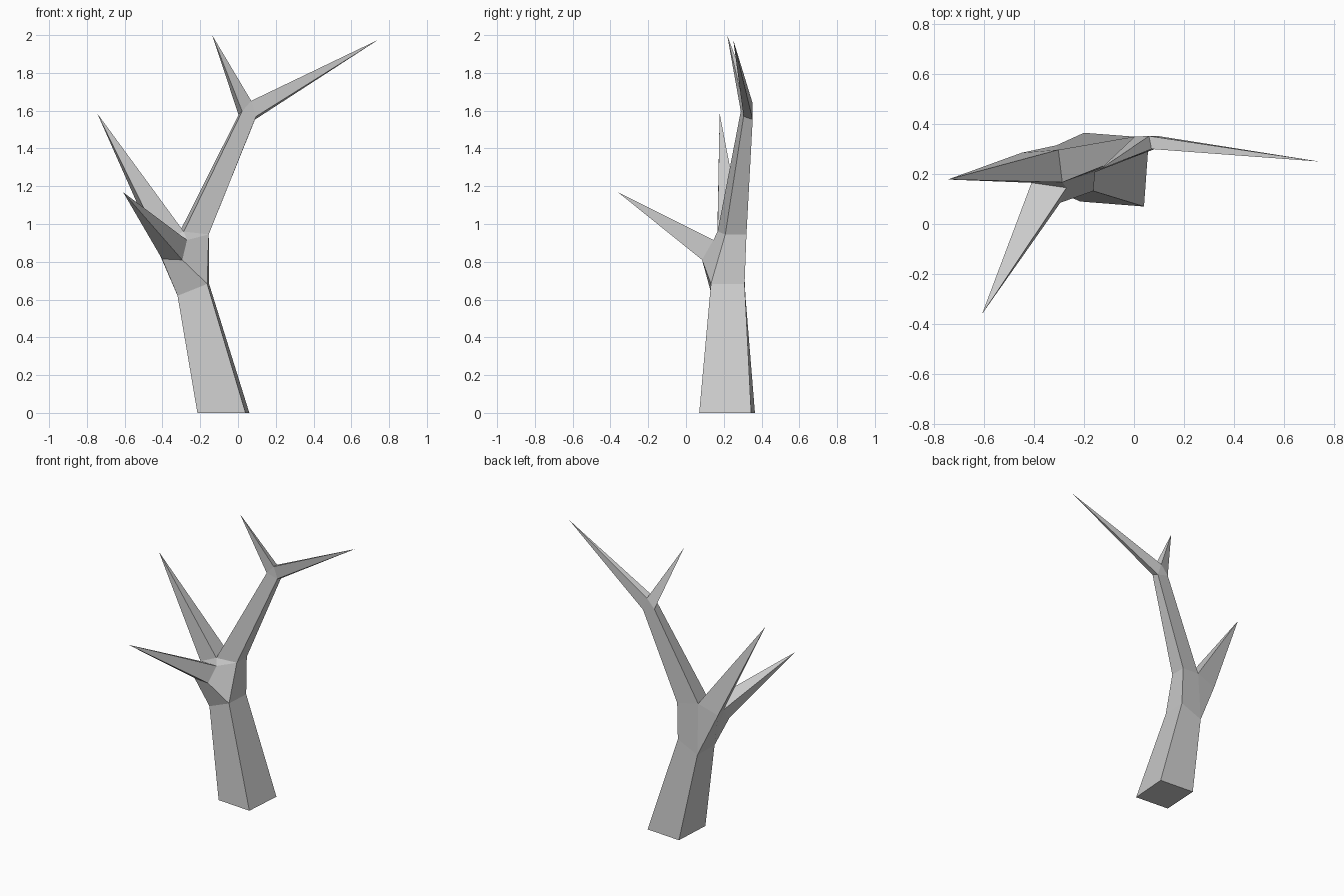
import bpy, bmesh
from mathutils import Vector

if "Cube" in bpy.data.objects:
    bpy.data.objects.remove(bpy.data.objects["Cube"])

bm = bmesh.new()


def ring(*pts):
    """Create a loop of vertices."""
    return [bm.verts.new(Vector(p)) for p in pts]


def face(*vs):
    bm.faces.new(vs)


def loft(a, b):
    """Bridge two loops of equal length."""
    n = len(a)
    for i in range(n):
        j = (i + 1) % n
        face(a[i], a[j], b[j], b[i])


def spike(base, tip):
    """Pointed branch growing from a loop."""
    t = bm.verts.new(Vector(tip))
    for i, v in enumerate(base):
        face(v, base[(i + 1) % len(base)], t)


# trunk (loops run front left, front right, back right, back left)
foot = ring((-.215, .09, 0), (.04, .07, 0), (.06, .345, 0), (-.2, .365, 0))
neck = ring((-.32, .137, .62), (-.163, .132, .683), (-.153, .31, .683), (-.31, .315, .615))
face(*reversed(foot))
loft(foot, neck)

# lower fork: corners of the main limb, front branch and left branch
main = ring((-.287, .167, .96), (-.155, .208, .945), (-.155, .32, .945), (-.303, .297, .97))
front = ring((-.402, .088, .815), (-.295, .085, .81), (-.27, .145, .915), (-.41, .165, .905))
left_low = ring((-.45, .285, .92))[0]

face(neck[0], neck[1], front[1], front[0])
face(neck[1], main[1], front[2], front[1])
face(neck[1], neck[2], main[2], main[1])
face(front[2], main[1], main[0])
face(front[2], main[0], front[3])
face(neck[2], neck[3], main[3], main[2])
face(neck[3], left_low, main[3])
face(neck[3], neck[0], left_low)
face(neck[0], front[3], left_low)
face(neck[0], front[0], front[3])

# front and left branches
spike(front, (-.608, -.36, 1.168))
spike([front[3], main[0], main[3], left_low], (-.745, .178, 1.585))

# main limb
top = ring((.022, .29, 1.597), (.096, .305, 1.57), (.09, .353, 1.553), (.003, .35, 1.578))
loft(main, top)

# upper fork and its two twigs
crotch_f, crotch_b = ring((.07, .3, 1.652), (.06, .352, 1.642))
face(top[0], top[1], crotch_f)
face(top[2], top[3], crotch_b)
spike([top[1], top[2], crotch_b, crotch_f], (.742, .25, 1.975))
spike([top[3], top[0], crotch_f, crotch_b], (-.137, .218, 2.0))

bmesh.ops.recalc_face_normals(bm, faces=bm.faces[:])
mesh = bpy.data.meshes.new("bare_tree")
bm.to_mesh(mesh)
bm.free()
bpy.context.collection.objects.link(bpy.data.objects.new("bare_tree", mesh))
